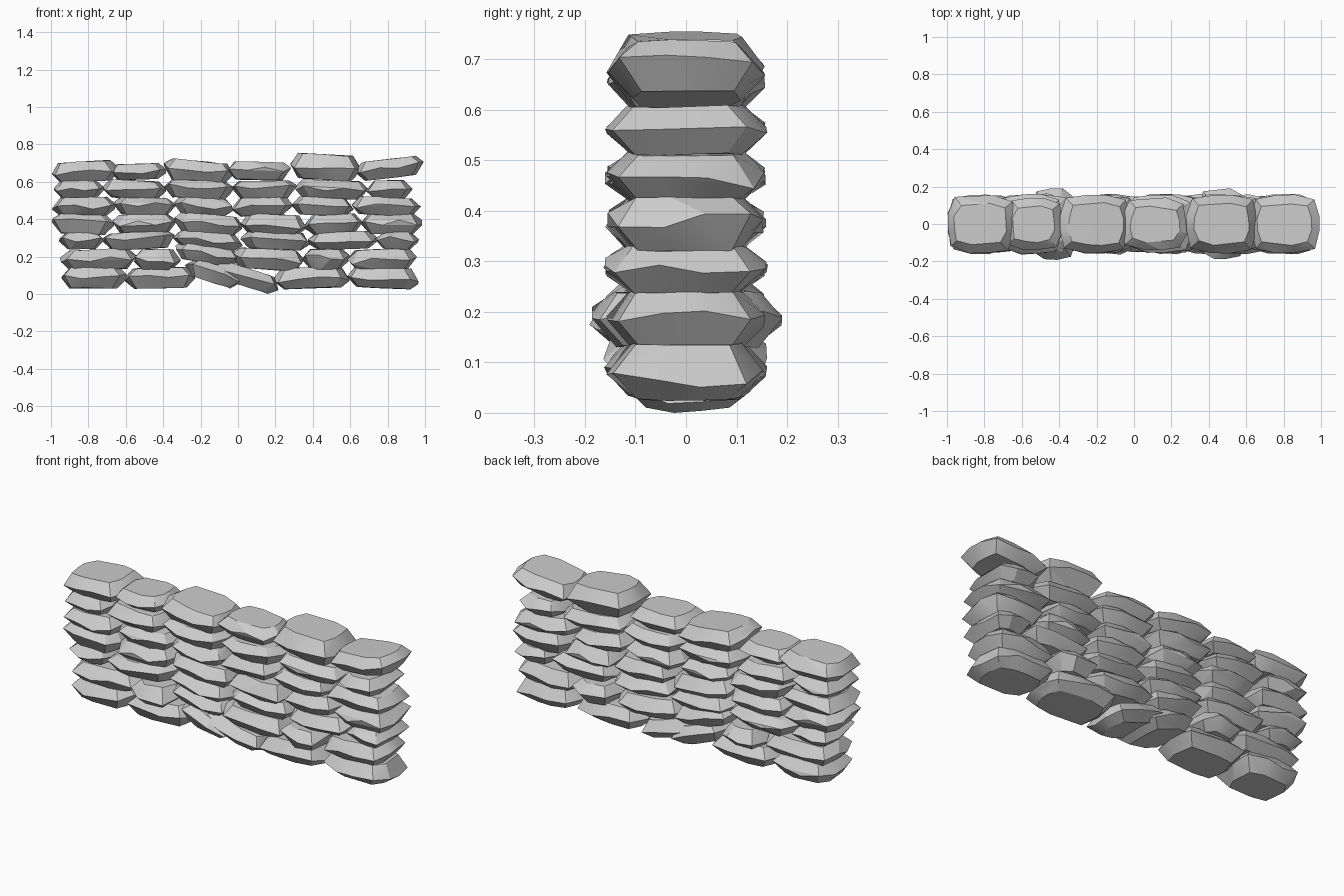
import bpy, bmesh, math, random
from mathutils import Vector, Matrix

if "Cube" in bpy.data.objects:
    bpy.data.objects.remove(bpy.data.objects["Cube"])

random.seed(7)


def stone(name, x0, x1, z0, z1, tilt=0.0, depth=0.158, sides=12):
    """Faceted flat stone: two flat caps and an uneven belt around the middle."""
    cx, cz = (x0 + x1) / 2, (z0 + z1) / 2
    hx, hz = (x1 - x0) / 2, (z1 - z0) / 2
    bm = bmesh.new()
    turn = random.uniform(-0.12, 0.12)
    mid = random.uniform(-0.15, 0.2)

    def ring(scale, z, wobble, z_wobble):
        for i in range(sides):
            a = 2 * math.pi * (i + 0.5) / sides + turn
            c, s = math.cos(a), math.sin(a)
            r = (abs(c) ** 4.5 + abs(s) ** 4.5) ** (-1 / 4.5)
            k = random.uniform(1 - wobble, 1)
            ins_x = hx - (1 - scale) * 0.16
            ins_y = depth - (1 - scale) * 0.17
            bm.verts.new((c * r * k * ins_x, s * r * k * ins_y,
                          hz * (z + random.uniform(-z_wobble, z_wobble))))

    ring(0.72, -0.95, 0.08, 0.05)
    ring(1.0, mid, 0.04, 0.3)
    ring(0.75, 0.95, 0.08, 0.05)
    hull = bmesh.ops.convex_hull(bm, input=bm.verts)
    bmesh.ops.delete(bm, geom=[v for v in hull["geom_interior"]
                               if isinstance(v, bmesh.types.BMVert)], context='VERTS')
    bmesh.ops.dissolve_limit(bm, angle_limit=math.radians(9),
                             verts=bm.verts, edges=bm.edges)
    rot = Matrix.Rotation(-math.radians(tilt), 4, 'Y')
    bm.transform(Matrix.Translation((cx, 0, cz)) @ rot)
    bm.normal_update()
    for f in bm.faces:
        f.smooth = True
    for e in bm.edges:
        if len(e.link_faces) == 2 and e.calc_face_angle(0) > math.radians(20):
            e.smooth = False
    me = bpy.data.meshes.new(name)
    bm.to_mesh(me)
    bm.free()
    ob = bpy.data.objects.new(name, me)
    bpy.context.collection.objects.link(ob)
    return ob


# Courses: bottom z, top z, joints between stones, tilts in degrees
courses = [
    (0.03, 0.145, [-0.94, -0.60, -0.23], [0, 2]),
    (0.03, 0.145, [0.20, 0.59, 0.96], [2, -3]),
    (0.13, 0.243, [-0.945, -0.55, -0.31], [2, 0]),
    (0.13, 0.243, [-0.03, 0.35, 0.59, 0.95], [-4, 0, 2]),
    (0.24, 0.335, [-0.95, -0.72, -0.34, 0.02, 0.38, 0.74, 0.96], [0, 3, -5, -3, 2, -2]),
    (0.32, 0.43, [-0.99, -0.67, -0.34, 0.02, 0.36, 0.66, 0.98], [-3, 2, -6, -3, 2, 0]),
    (0.42, 0.52, [-0.99, -0.66, -0.34, -0.03, 0.29, 0.61, 0.97], [1, -2, -4, 3, -3, -3]),
    (0.51, 0.61, [-0.98, -0.72, -0.39, -0.03, 0.31, 0.69, 0.93], [0, -3, -3, 1, -2, 1]),
]
n = 0
for z0, z1, joints, tilts in courses:
    for a, b, t in zip(joints, joints[1:], tilts):
        n += 1
        short = b - a < 0.26 and z1 < 0.25
        stone(f"wall_stone_{n:02d}", a - 0.008, b + 0.008, z0, z1, t,
              0.192 if short else random.uniform(0.152, 0.165))

# Slipped stones near the middle of the lower courses
stone("slipped_stone_left", -0.29, 0.03, 0.06, 0.16, -18, 0.165)
stone("slipped_stone_right", -0.17, 0.23, 0.045, 0.145, -18, 0.15)
stone("slipped_stone_upper", -0.34, 0.01, 0.165, 0.27, -10, 0.16)

# Larger capping stones
caps = [(-1.0, -0.63, 0.60, 0.712, 3), (-0.69, -0.38, 0.61, 0.70, 2),
        (-0.40, -0.02, 0.595, 0.715, -6), (-0.065, 0.285, 0.61, 0.71, -1),
        (0.275, 0.66, 0.61, 0.75, -3), (0.62, 1.0, 0.62, 0.725, 7)]
for i, (a, b, z0, z1, t) in enumerate(caps, 1):
    stone(f"capping_stone_{i}", a, b, z0, z1, t, 0.142 if i in (2, 4) else 0.158)

# Settle the lowest corner on the ground
obs = list(bpy.context.collection.objects)
low = min(v.co.z for o in obs for v in o.data.vertices)
for o in obs:
    o.data.transform(Matrix.Translation((0, 0, -low)))
